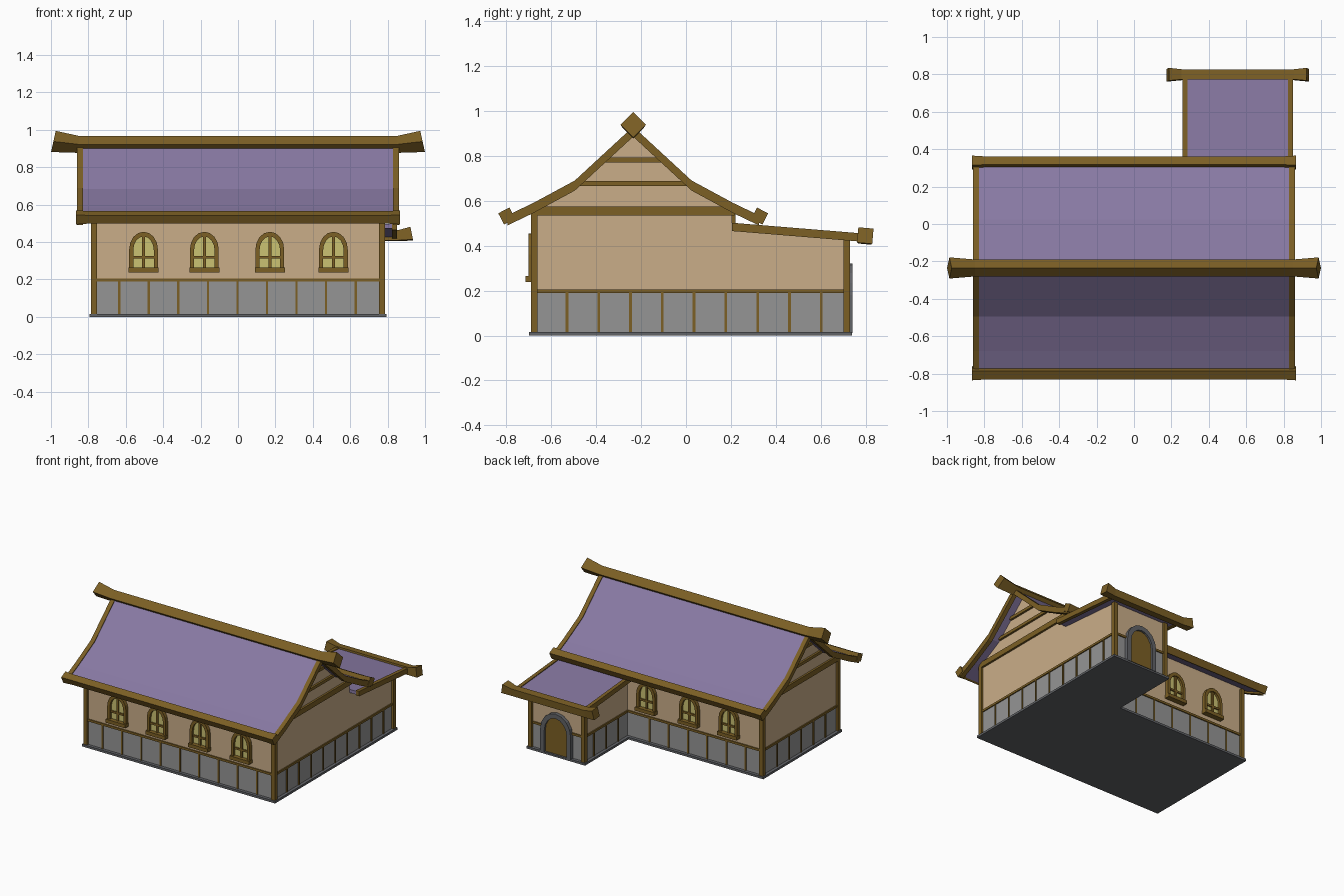
import bpy, bmesh
from math import sin, cos, pi, radians, sqrt

cube = bpy.data.objects.get("Cube")
if cube:
    bpy.data.objects.remove(cube, do_unlink=True)


def material(name, rgb):
    m = bpy.data.materials.new(name)
    m.use_nodes = True
    m.diffuse_color = (*rgb, 1)
    m.node_tree.nodes["Principled BSDF"].inputs["Base Color"].default_value = (*rgb, 1)
    return m


PURPLE = material("purple_roof", (0.246, 0.191, 0.366))
WOOD = material("brown_wood", (0.2, 0.115, 0.018))
PLASTER = material("tan_plaster", (0.59, 0.42, 0.25))
STONE = material("grey_stone", (0.3, 0.3, 0.3))
DARK = material("dark_stone", (0.12, 0.125, 0.135))
GLASS = material("yellow_glass", (0.6, 0.54, 0.17))


def finish(name, bm, mat):
    bmesh.ops.recalc_face_normals(bm, faces=bm.faces)
    me = bpy.data.meshes.new(name)
    bm.to_mesh(me)
    bm.free()
    me.materials.append(mat)
    ob = bpy.data.objects.new(name, me)
    bpy.context.collection.objects.link(ob)
    return ob


def prism(name, loop, axis, a, b, mat, hole=None):
    """Extrude a 2D outline along an axis, optionally as a ring around a hole."""
    place = {"x": lambda p, t: (t, p[0], p[1]),
             "y": lambda p, t: (p[0], t, p[1]),
             "z": lambda p, t: (p[0], p[1], t)}[axis]
    bm = bmesh.new()
    n = len(loop)
    rings = [[[bm.verts.new(place(p, t)) for p in l] for t in (a, b)]
             for l in (loop, hole) if l]
    for low, high in rings:
        for i in range(n):
            j = (i + 1) % n
            bm.faces.new((low[i], low[j], high[j], high[i]))
    for side in (0, 1):
        if hole:
            o, h = rings[0][side], rings[1][side]
            for i in range(n):
                j = (i + 1) % n
                bm.faces.new((o[i], o[j], h[j], h[i]))
        else:
            bm.faces.new(rings[0][side])
    return finish(name, bm, mat)


def box(name, x0, x1, y0, y1, z0, z1, mat):
    return prism(name, [(x0, y0), (x1, y0), (x1, y1), (x0, y1)], "z", z0, z1, mat)


def beam(name, cx, cy, turn, sections):
    """Square beam along x with sections (x, z, half side, end tilt)."""
    bm = bmesh.new()
    rings = []
    for x, z, half, tilt in sections:
        ring = []
        for k in range(4):
            ang = turn + pi / 4 + k * pi / 2
            dy, dz = half * sqrt(2) * cos(ang), half * sqrt(2) * sin(ang)
            ring.append(bm.verts.new((cx + x - tilt * dz, cy + dy, z + dz)))
        rings.append(ring)
    for p, q in zip(rings, rings[1:]):
        for i in range(4):
            j = (i + 1) % 4
            bm.faces.new((p[i], p[j], q[j], q[i]))
    bm.faces.new(rings[0])
    bm.faces.new(rings[-1])
    return finish(name, bm, WOOD)


def flared(xm, zm, hm, xe, ze, he, tilt):
    return [(-xe, ze, he, -tilt), (-xm, zm, hm, 0), (xm, zm, hm, 0), (xe, ze, he, tilt)]


def arch(cx, w, z0, spring, top, n=8):
    curve = [(cx + w * cos(pi * i / n), spring + (top - spring) * sin(pi * i / n))
             for i in range(n + 1)]
    return [(cx - w, z0), (cx + w, z0)] + curve


# Plan of the hall with its rear wing
WX, Y0, Y1, Y2, EX = 0.77, -0.675, 0.205, 0.715, 0.335


def footprint(o):
    return [(-WX - o, Y0 - o), (WX + o, Y0 - o), (WX + o, Y2 + o),
            (EX - o, Y2 + o), (EX - o, Y1 + o), (-WX - o, Y1 + o)]


prism("base_slab", footprint(0.023), "z", 0, 0.016, DARK)
prism("stone_plinth", footprint(0), "z", 0.016, 0.195, STONE)
prism("plinth_rail", footprint(0.008), "z", 0.19, 0.206, WOOD)

# Main roof profile, as distance from the ridge and height of the top
RY = (Y0 + Y1) / 2
PROFILE = [(0, 0.93), (0.26, 0.69), (0.445, 0.59), (0.56, 0.535)]


def roof_line(drop):
    right = [(RY + d, z - drop) for d, z in PROFILE]
    left = [(RY - d, z - drop) for d, z in PROFILE[:0:-1]]
    return left + right


def roof_half(z):
    for (d0, z0), (d1, z1) in zip(PROFILE, PROFILE[1:]):
        if z >= z1:
            return d0 + (d1 - d0) * (z0 - z) / (z0 - z1)
    return PROFILE[-1][0]


# Plaster walls
box("hall_walls", -WX, WX, Y0, Y1, 0.2, 0.545, PLASTER)
gable = [(y, z) for y, z in roof_line(0.02) if z > 0.56]
prism("gable_wall", [(Y0, 0.545)] + gable + [(Y1, 0.545)], "x", -WX, WX, PLASTER)
prism("wing_walls", [(Y1, 0.2), (Y2, 0.2), (Y2, 0.435), (Y1, 0.475)],
      "x", EX, WX, PLASTER)

# Gable beams and rake boards on both ends
for s in (-1, 1):
    for z0, z1, inset in ((0.535, 0.575, 0), (0.665, 0.687, 0.02), (0.77, 0.792, 0.02)):
        half = min(roof_half(z1) - inset, 0.45)
        x0, x1 = sorted((s * 0.765, s * 0.785))
        box("gable_beam", x0, x1, RY - half, RY + half, z0, z1, WOOD)
    x0, x1 = sorted((s * 0.83, s * 0.862))
    prism("rake_board", roof_line(0) + roof_line(0.045)[::-1], "x", x0, x1, WOOD)
prism("main_roof", roof_line(0.006) + roof_line(0.03)[::-1], "x", -0.832, 0.832, PURPLE)

# Ridge and eave beams
beam("ridge_beam", 0, RY, pi / 4, flared(0.85, 0.922, 0.032, 0.987, 0.938, 0.04, 0.22))
for s in (-1, 1):
    beam("eave_beam", 0, RY + s * 0.563, -s * radians(27),
         flared(0.8, 0.532, 0.025, 0.866, 0.532, 0.028, 0))


# Wing roof
def lean_to(drop, thick):
    top = [(0.205, 0.502 - drop), (0.78, 0.455 - drop)]
    return top + [(y, z - thick) for y, z in top[::-1]]


WC = 0.555
for s in (-1, 1):
    x0, x1 = sorted((WC + s * 0.268, WC + s * 0.295))
    prism("wing_rake_board", lean_to(0, 0.037), "x", x0, x1, WOOD)
prism("wing_roof", lean_to(0.006, 0.024), "x", WC - 0.27, WC + 0.27, PURPLE)
beam("wing_eave_beam", WC, 0.798, -radians(5),
     flared(0.3, 0.434, 0.027, 0.374, 0.445, 0.034, 0.2))

# Corner posts
for x, y, top in ((-WX, Y0, 0.55), (WX, Y0, 0.55), (-WX, Y1, 0.55),
                  (WX, Y2, 0.43), (EX, Y2, 0.43)):
    box("corner_post", x - 0.015, x + 0.015, y - 0.015, y + 0.015, 0.016, top, WOOD)

# Thin studs dividing the stone plinth
T = 0.006


def studs(count, start, step, fixed, along_x):
    for i in range(count):
        c = start + i * step
        u, v = (c - T, c + T), (fixed - T, fixed + T)
        xs, ys = (u, v) if along_x else (v, u)
        box("plinth_stud", *xs, *ys, 0.016, 0.195, WOOD)


studs(9, -0.635, 0.158, Y0, True)
studs(6, -0.635, 0.158, Y1, True)
studs(9, -0.53, 0.1415, WX, False)
studs(5, -0.53, 0.1415, -WX, False)
studs(3, 0.32, 0.1415, EX, False)


# Arched windows: frame, glass, glazing bars and sill
def window(cx, y, s):
    def span(a, b):
        return sorted((y + s * a, y + s * b))
    prism("window_frame", arch(cx, 0.077, 0.24, 0.36, 0.455), "y", *span(0, 0.026),
          WOOD, hole=arch(cx, 0.055, 0.262, 0.355, 0.43))
    prism("window_glass", arch(cx, 0.058, 0.258, 0.355, 0.434), "y", *span(0, 0.008), GLASS)
    box("window_mullion", cx - 0.008, cx + 0.008, *span(0, 0.018), 0.255, 0.435, WOOD)
    box("window_transom", cx - 0.058, cx + 0.058, *span(0, 0.018), 0.312, 0.326, WOOD)
    box("window_sill", cx - 0.08, cx + 0.08, *span(0, 0.04), 0.238, 0.264, WOOD)


for cx in (-0.505, -0.18, 0.17, 0.51):
    window(cx, Y0, -1)
    if cx < EX:
        window(cx, Y1, 1)

# Arched door in the wing
DC = (EX + WX) / 2
prism("door_frame", arch(DC, 0.125, 0.012, 0.18, 0.32), "y", Y2 - 0.005, Y2 + 0.026,
      DARK, hole=arch(DC, 0.092, 0.014, 0.175, 0.285))
prism("door", arch(DC, 0.095, 0.014, 0.175, 0.288), "y", Y2 - 0.005, Y2 + 0.012, WOOD)
